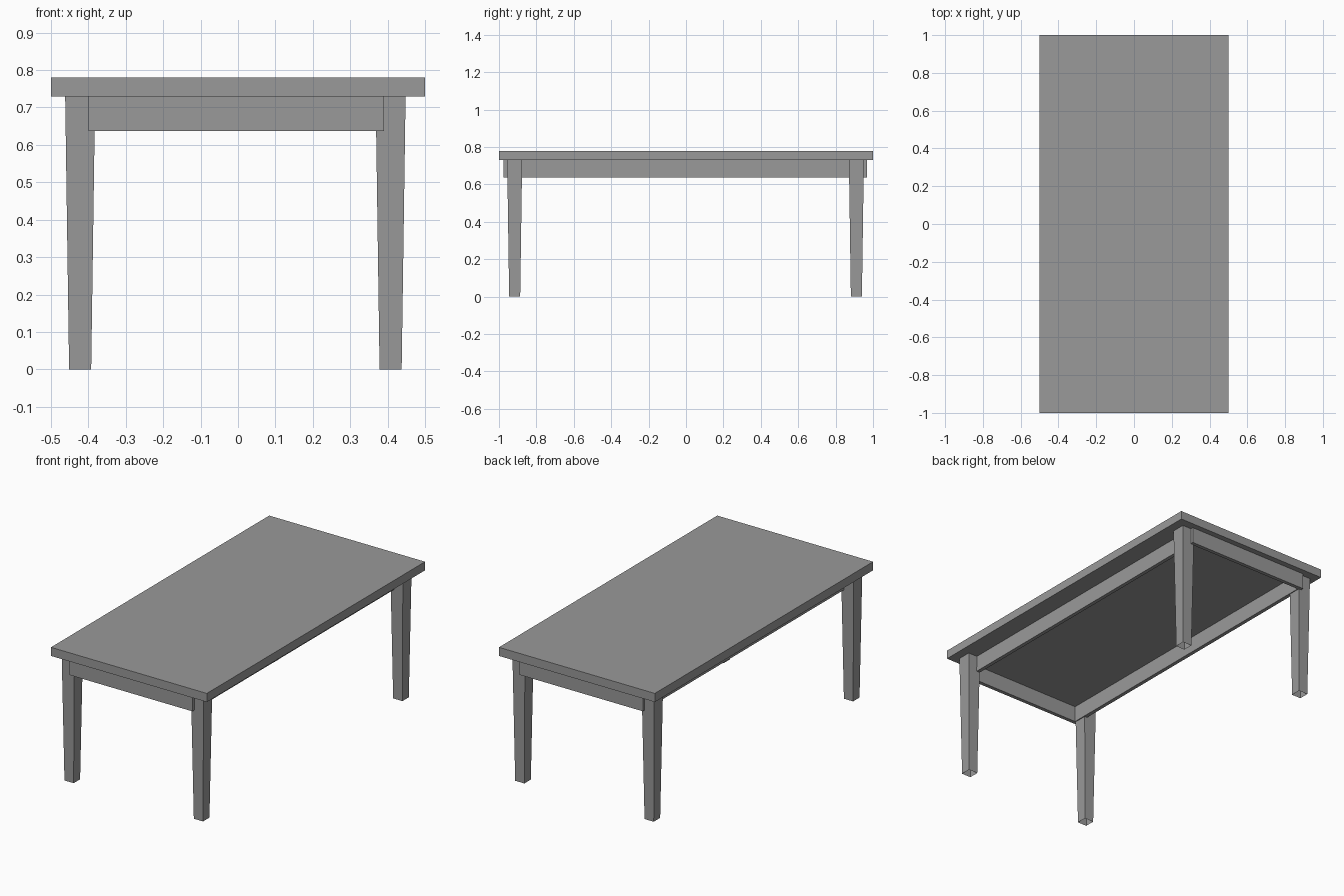
import bpy, bmesh

if "Cube" in bpy.data.objects:
    bpy.data.objects.remove(bpy.data.objects["Cube"])

grey = bpy.data.materials.new("plain grey")
grey.diffuse_color = (0.32, 0.32, 0.32, 1)
grey.use_nodes = True
grey.node_tree.nodes["Principled BSDF"].inputs["Base Color"].default_value = grey.diffuse_color

TOP_Z, UNDER_Z, APRON_Z = 0.78, 0.73, 0.637


def add_object(name, bm):
    bmesh.ops.recalc_face_normals(bm, faces=bm.faces)
    mesh = bpy.data.meshes.new(name)
    bm.to_mesh(mesh)
    bm.free()
    mesh.materials.append(grey)
    obj = bpy.data.objects.new(name, mesh)
    bpy.context.collection.objects.link(obj)
    return obj


def box(name, x0, x1, y0, y1, z0, z1):
    bm = bmesh.new()
    bmesh.ops.create_cube(bm, size=1)
    for v in bm.verts:
        v.co = (x1 if v.co.x > 0 else x0,
                y1 if v.co.y > 0 else y0,
                z1 if v.co.z > 0 else z0)
    return add_object(name, bm)


def leg(name, cx, cy, top=0.04, foot=0.0295):
    # Square tapered leg, hollow and open at the foot
    bm = bmesh.new()
    corners = [(-1, -1), (1, -1), (1, 1), (-1, 1)]
    low = [bm.verts.new((cx + sx * foot, cy + sy * foot, 0)) for sx, sy in corners]
    high = [bm.verts.new((cx + sx * top, cy + sy * top, UNDER_Z)) for sx, sy in corners]
    for i in range(4):
        j = (i + 1) % 4
        bm.faces.new((low[i], low[j], high[j], high[i]))
    bm.faces.new(high)
    return add_object(name, bm)


# Table top
box("table_top", -0.5, 0.5, -1, 1, UNDER_Z, TOP_Z)

# Four legs
for side, cx in (("left", -0.422), ("right", 0.408)):
    for end, cy in (("front", -0.916), ("back", 0.911)):
        leg(f"{end}_{side}_leg", cx, cy)

# Apron ring under the top
X0, X1, Y0, Y1, T = -0.40, 0.39, -0.975, 0.967, 0.022
box("front_apron", X0, X1, Y0, Y0 + T, APRON_Z, UNDER_Z)
box("back_apron", X0, X1, Y1 - T, Y1, APRON_Z, UNDER_Z)
box("left_apron", X0, X0 + T, Y0 + T, Y1 - T, APRON_Z, UNDER_Z)
box("right_apron", X1 - T, X1, Y0 + T, Y1 - T, APRON_Z, UNDER_Z)
